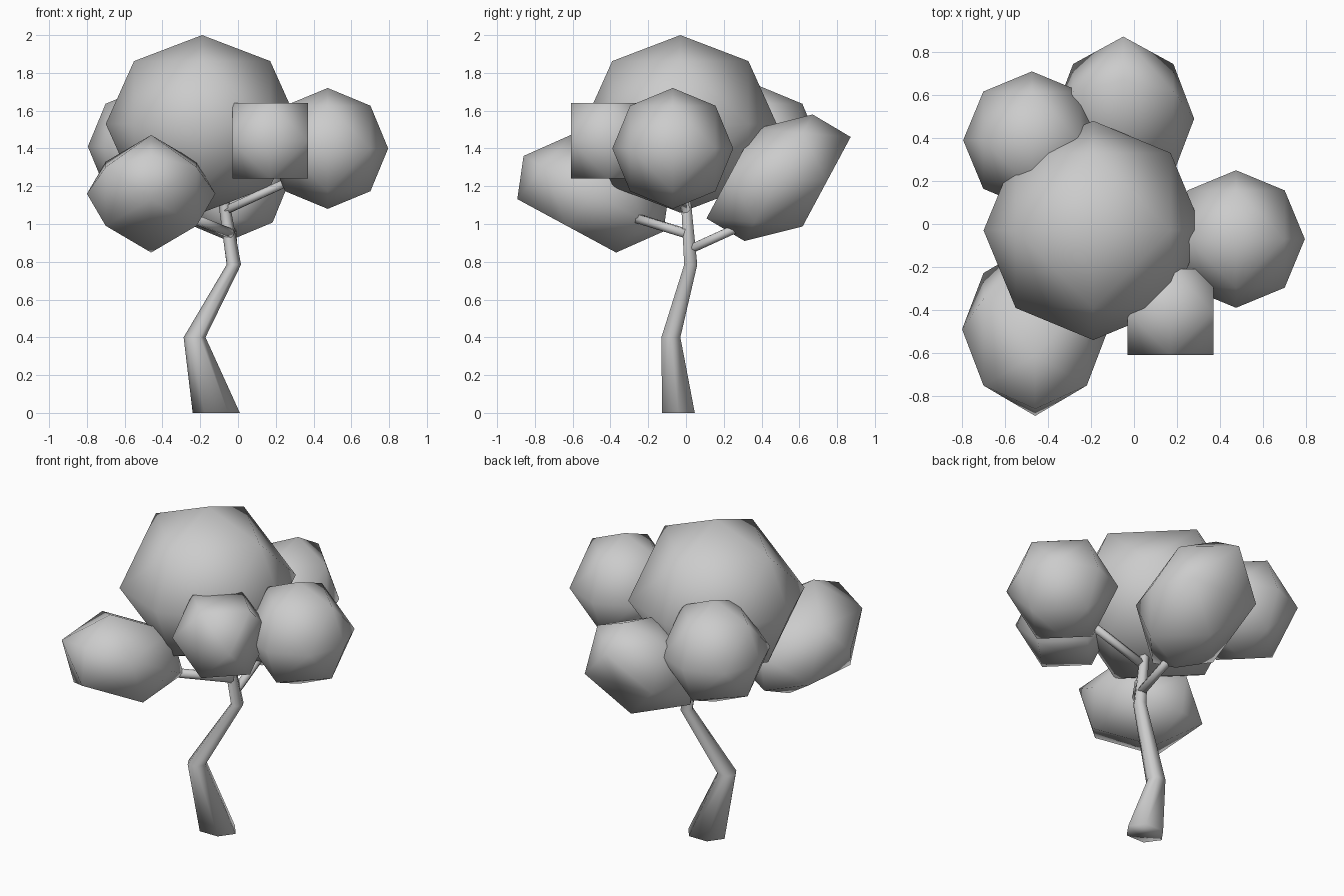
import bpy
import bmesh
from math import cos, sin, pi
from mathutils import Vector

cube = bpy.data.objects.get("Cube")
if cube:
    bpy.data.objects.remove(cube, do_unlink=True)

grey = bpy.data.materials.new("plain_grey")
grey.use_nodes = True
grey.diffuse_color = (0.6, 0.6, 0.6, 1)
grey.node_tree.nodes["Principled BSDF"].inputs["Base Color"].default_value = (0.6, 0.6, 0.6, 1)


def finish(name, bm):
    bmesh.ops.recalc_face_normals(bm, faces=bm.faces)
    for face in bm.faces:
        face.smooth = True
    mesh = bpy.data.meshes.new(name)
    bm.to_mesh(mesh)
    bm.free()
    mesh.materials.append(grey)
    obj = bpy.data.objects.new(name, mesh)
    bpy.context.collection.objects.link(obj)
    return obj


def leaf_clump(name, center, axes, poles=(1, 1, 1)):
    """Once-divided octahedron on three axes; poles flattens its axis tips."""
    bm = bmesh.new()
    axes = [Vector(a) for a in axes]
    center = Vector(center)
    found = {}

    def vert(key):
        if key not in found:
            used = [i for i in range(3) if key[i]]
            scale = poles[used[0]] if len(used) == 1 else 0.5 ** 0.5
            offset = sum((axes[i] * key[i] for i in used), Vector())
            found[key] = bm.verts.new(center + offset * scale)
        return found[key]

    for sx in (-1, 1):
        for sy in (-1, 1):
            for sz in (-1, 1):
                x, y, z = vert((sx, 0, 0)), vert((0, sy, 0)), vert((0, 0, sz))
                xy, yz, zx = vert((sx, sy, 0)), vert((0, sy, sz)), vert((sx, 0, sz))
                for tri in ((x, xy, zx), (y, yz, xy), (z, zx, yz), (xy, yz, zx)):
                    bm.faces.new(tri)
    return finish(name, bm)


def ball(name, center, rx, ry, rz, poles=(1, 1, 1)):
    return leaf_clump(name, center, ((rx, 0, 0), (0, ry, 0), (0, 0, rz)), poles)


def limb(name, rings, sides=6):
    """Tube through rings of (center, side vector, depth vector)."""
    bm = bmesh.new()
    loops = []
    for center, u, v in rings:
        angles = [2 * pi * i / sides for i in range(sides)]
        loops.append([bm.verts.new(Vector(center) + Vector(u) * cos(a) + Vector(v) * sin(a))
                      for a in angles])
    for low, high in zip(loops, loops[1:]):
        for i in range(sides):
            j = (i + 1) % sides
            bm.faces.new((low[i], low[j], high[j], high[i]))
    bm.faces.new(loops[0])
    bm.faces.new(loops[-1])
    return finish(name, bm)


def branch(name, start, end, radius):
    start, end = Vector(start), Vector(end)
    along = (end - start).normalized()
    u = along.cross(Vector((0, 0, 1))).normalized()
    v = along.cross(u)
    return limb(name, [(p, u * radius, v * radius) for p in (start, end)])


# Bent trunk, wide at the foot
trunk_path = [
    ((-0.115, -0.04, 0), 0.125, 0.1),
    ((-0.23, -0.08, 0.4), 0.058, 0.058),
    ((-0.022, 0.025, 0.785), 0.038, 0.04),
    ((-0.075, 0, 1.12), 0.03, 0.03),
    ((-0.1, 0, 1.3), 0.025, 0.025),
]
limb("trunk", [(c, (rx, 0, 0), (0, ry, 0)) for c, rx, ry in trunk_path])

# Branches
branch("left_branch", (-0.07, 0, 1.07), (0.3, -0.05, 1.24), 0.025)
branch("front_branch", (-0.04, 0, 0.95), (-0.24, -0.26, 1.03), 0.027)
branch("back_branch", (-0.03, 0.03, 0.87), (-0.04, 0.36, 1.02), 0.027)

# Round leaf clumps
ball("crown_leaves", (-0.19, -0.03, 1.53), 0.51, 0.51, 0.47)
ball("left_leaves", (0.475, -0.07, 1.4), 0.32, 0.32, 0.32)
ball("back_right_leaves", (-0.475, 0.39, 1.41), 0.32, 0.32, 0.32)

# Boxy and slanted leaf clumps with flattened tips
flat = 0.5 ** 0.5
ball("front_left_leaves", (0.17, -0.41, 1.44), 0.283, 0.283, 0.283, (flat, flat, flat))
leaf_clump("back_leaves", (-0.05, 0.49, 1.245),
           ((0.33, 0, 0), (0, 0.36, -0.03), (0, 0.18, 0.335)), (1, flat, 1))
leaf_clump("front_right_leaves", (-0.46, -0.49, 1.16),
           ((0.34, 0, 0), (0, -0.2, -0.24), (0, -0.37, 0.2)), (1, flat, 1))
